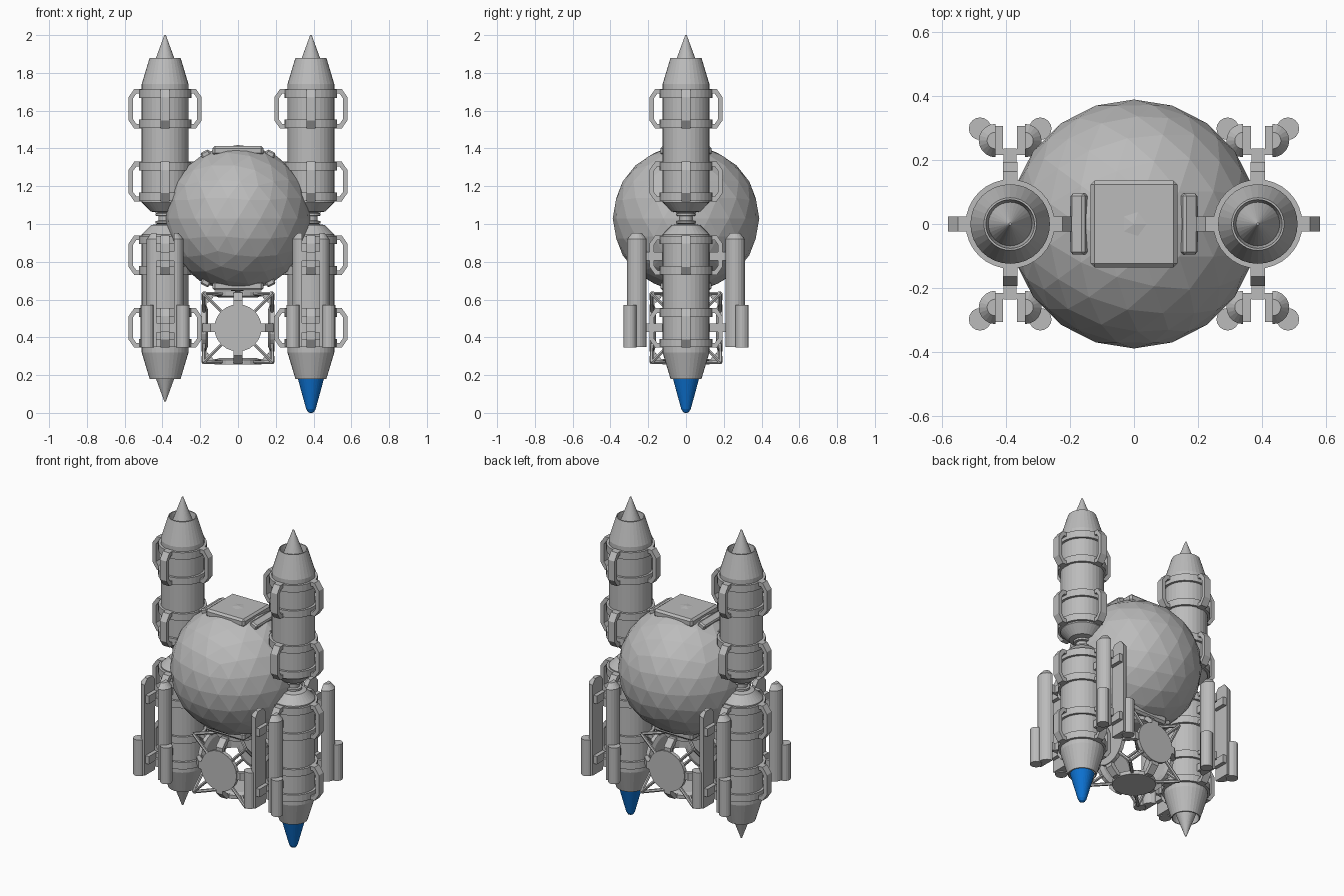
import bpy, bmesh, math
from mathutils import Matrix, Vector

if "Cube" in bpy.data.objects:
    bpy.data.objects.remove(bpy.data.objects["Cube"])

def material(name, rgb):
    m = bpy.data.materials.new(name)
    m.diffuse_color = (*rgb, 1)
    m.use_nodes = True
    m.node_tree.nodes["Principled BSDF"].inputs["Base Color"].default_value = m.diffuse_color
    return m

GREY = material("hull grey", (0.5, 0.5, 0.5))
BLUE = material("tip blue", (0.004, 0.17, 0.65))
I = Matrix.Identity(4)
T = Matrix.Translation
MID = 1.03      # height of the symmetry plane
COL = 0.386     # column offset in x

def finish(name, bm, mat=GREY):
    bmesh.ops.recalc_face_normals(bm, faces=bm.faces)
    me = bpy.data.meshes.new(name)
    bm.to_mesh(me)
    bm.free()
    me.materials.append(mat)
    ob = bpy.data.objects.new(name, me)
    bpy.context.collection.objects.link(ob)
    return ob

def loft(bm, rings, M=I):
    """Skin a list of closed loops and cap both ends."""
    rows = [[bm.verts.new(M @ Vector(p)) for p in r] for r in rings]
    n = len(rows[0])
    for a, b in zip(rows, rows[1:]):
        for i in range(n):
            j = (i + 1) % n
            bm.faces.new((a[i], a[j], b[j], b[i]))
    bm.faces.new(rows[0][::-1])
    bm.faces.new(rows[-1])

def lathe(bm, profile, M=I, n=32):
    loft(bm, [[(r * math.cos(2 * math.pi * i / n), r * math.sin(2 * math.pi * i / n), z)
               for i in range(n)] for r, z in profile], M)

def box(bm, size, M=I, bevel=0):
    g = bmesh.ops.create_cube(bm, size=1, matrix=M @ Matrix.Diagonal((*size, 1)))
    if bevel:
        edges = {e for v in g['verts'] for e in v.link_edges}
        bmesh.ops.bevel(bm, geom=list(edges), offset=bevel, segments=1, affect='EDGES')

def rod(bm, a, b, r):
    a, b = Vector(a), Vector(b)
    d = b - a
    lathe(bm, [(r, 0), (r, d.length)], T(a) @ d.to_track_quat('Z', 'Y').to_matrix().to_4x4(), 6)

# central faceted sphere
bm = bmesh.new()
bmesh.ops.create_icosphere(bm, subdivisions=3, radius=0.388, matrix=T((0, 0, MID)))
finish("core_sphere", bm)

# hatch plates and side bars on top and bottom of the sphere
bm = bmesh.new()
for sz in (1, -1):
    M = T((0, 0, MID)) @ Matrix.Diagonal((1, 1, sz, 1))
    box(bm, (0.27, 0.27, 0.05), M @ T((0, 0, 0.358)), 0.012)
    for sx in (1, -1):
        box(bm, (0.05, 0.19, 0.04),
            M @ T((sx * 0.17, 0, 0.338)) @ Matrix.Rotation(sx * 0.45, 4, 'Y'), 0.008)
finish("hatch_plates", bm)

# columns: the same half column points up and down
HALF = [(0.035, 0), (0.035, 0.012), (0.05, 0.014), (0.05, 0.026), (0.04, 0.03), (0.075, 0.036),
        (0.124, 0.085), (0.124, 0.71), (0.082, 0.85), (0.076, 0.85), (0.068, 0.795),
        (0.048, 0.85), (0.004, 0.97)]
C_OUT = [(0.115, -0.105), (0.163, -0.105), (0.193, -0.062),
         (0.193, 0.062), (0.163, 0.105), (0.115, 0.105)]
C_IN = [(0.115, -0.08), (0.152, -0.08), (0.17, -0.055),
        (0.17, 0.055), (0.152, 0.08), (0.115, 0.08)]
W = 0.023
for sx, side in ((-1, "left"), (1, "right")):
    for sz, end in ((1, "upper"), (-1, "lower")):
        M = T((sx * COL, 0, MID)) @ Matrix.Diagonal((1, 1, sz, 1))
        bm = bmesh.new()
        lathe(bm, HALF, M)
        finish(f"{side}_{end}_column", bm)
        rings, grips = bmesh.new(), bmesh.new()
        for h in (0.195, 0.58):
            for k in (-1, 1):       # ring bands
                z = h + k * 0.08
                lathe(rings, [(0.12, z - 0.022), (0.139, z - 0.022),
                              (0.139, z + 0.022), (0.12, z + 0.022)], M)
            for q in range(4):      # C-shaped grips
                loft(grips, [[(o[0], -W, o[1]), (o[0], W, o[1]), (i[0], W, i[1]), (i[0], -W, i[1])]
                             for o, i in zip(C_OUT, C_IN)],
                     M @ T((0, 0, h)) @ Matrix.Rotation(q * math.pi / 2, 4, 'Z'))
        finish(f"{side}_{end}_rings", rings)
        finish(f"{side}_{end}_grips", grips)

# blue rounded tip under the right column
bm = bmesh.new()
lathe(bm, [(0.006, 0), (0.016, 0.005), (0.025, 0.02), (0.047, 0.1), (0.07, 0.185)], T((COL, 0, 0)))
finish("blue_tip", bm, BLUE)

# booster pods, a pair in front of and behind each lower column
def half_round(r, z):
    pts = [(r * math.cos(a), r * math.sin(a), z)
           for a in (math.pi * (i / 10 - 0.5) for i in range(11))]
    return pts

pods, mounts = bmesh.new(), bmesh.new()
for sx in (-1, 1):
    for sy in (-1, 1):
        C = T((sx * COL, 0, 0)) @ Matrix.Diagonal((1, sy, 1, 1))
        for k in (-1, 1):
            M = C @ Matrix.Diagonal((k, 1, 1, 1))
            loft(pods, [half_round(r, z) for r, z in
                        ((0.052, 0.35), (0.052, 0.92), (0.026, 0.952))], M @ T((0.046, 0.26, 0)))
            lathe(pods, [(0.035, 0.345), (0.035, 0.572)], M @ T((0.094, 0.297, 0)), 16)
            for z in (0.45, 0.83):
                box(mounts, (0.028, 0.09, 0.05), M @ T((0.036, 0.26, z)))
        for z in (0.45, 0.83):
            box(mounts, (0.04, 0.11, 0.045), C @ T((0, 0.18, z)))
            box(mounts, (0.09, 0.018, 0.045), C @ T((0, 0.225, z)))
finish("booster_pods", pods)
finish("booster_mounts", mounts)

# docking node: six round ports joined by eight-sided bands
node = T((0, 0, 0.45))
ports, bands, struts = bmesh.new(), bmesh.new(), bmesh.new()
for axis in ((1, 0, 0), (-1, 0, 0), (0, 1, 0), (0, -1, 0), (0, 0, 1), (0, 0, -1)):
    R = node @ Vector(axis).to_track_quat('Z', 'Y').to_matrix().to_4x4()
    lathe(ports, [(0.1, 0.16), (0.125, 0.17), (0.125, 0.193)], R, 24)
    for q in range(4):
        Q = R @ Matrix.Rotation(q * math.pi / 2, 4, 'Z')
        loft(bands, [[(x, -W, z), (x, W, z), (x - t, W, z - 0.022), (x - t, -W, z - 0.022)]
                     for x, z, t in ((0.1, 0.188, 0), (0.145, 0.188, 0.008), (0.18, 0.153, 0.02))], Q)
# thin corner braces
for sx in (-1, 1):
    for sy in (-1, 1):
        for sz in (-1, 1):
            s = Vector((sx, sy, sz))
            for flat in range(3):
                rim = Vector((0.086, 0.086, 0.086))
                rim[flat] = 0.18
                rod(struts, node @ (s * 0.183), node @ (s * rim), 0.01)
finish("node_ports", ports)
finish("node_bands", bands)
finish("node_corner_braces", struts)
